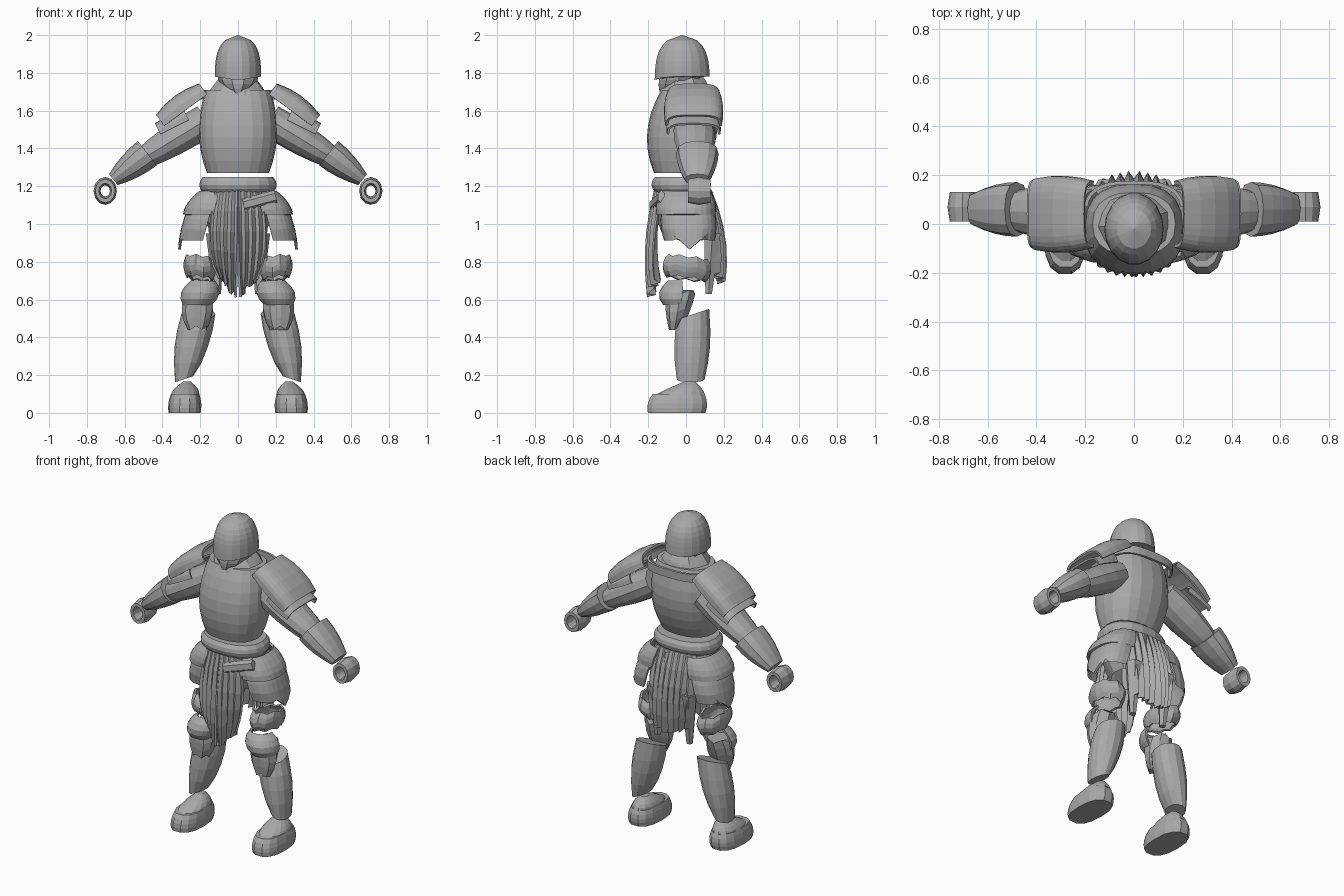
import bpy, bmesh, math, random
from mathutils import Vector

random.seed(4)
cube = bpy.data.objects.get("Cube")
if cube:
    bpy.data.objects.remove(cube, do_unlink=True)

steel = bpy.data.materials.new("dull grey")
steel.use_nodes = True
grey = (0.4, 0.4, 0.4, 1)
steel.diffuse_color = grey
steel.node_tree.nodes["Principled BSDF"].inputs["Base Color"].default_value = grey

HALF = (90, 270)      # arch open underneath, for plates on the arms
OUTER = (-90, 90)     # shell open towards the body, for plates on the hips


def finish(name, bm, mirror=False, thick=0):
    """Turn a bmesh into an object, with optional thickness and mirrored twin."""
    bmesh.ops.recalc_face_normals(bm, faces=bm.faces)
    mesh = bpy.data.meshes.new(name)
    bm.to_mesh(mesh)
    bm.free()
    mesh.materials.append(steel)
    ob = bpy.data.objects.new(name, mesh)
    bpy.context.collection.objects.link(ob)
    if thick:
        solid = ob.modifiers.new("thickness", 'SOLIDIFY')
        solid.thickness = thick
        solid.offset = 0
    if mirror:
        ob.modifiers.new("mirror", 'MIRROR').use_mirror_merge = False


def skin(bm, rows, closed):
    """Bridge neighbouring rows of vertices with quads."""
    for low, high in zip(rows, rows[1:]):
        count = len(low)
        for k in range(count if closed else count - 1):
            n = (k + 1) % count
            bm.faces.new((low[k], low[n], high[n], high[k]))


def bend(values, t):
    """Smooth curve through the first, middle and last value."""
    first, middle, last = values
    return first * (1 - t) * (1 - 2 * t) + 4 * middle * t * (1 - t) + last * t * (2 * t - 1)


def loft(name, start, end, across, deep, steps=4, sides=14, arc=None, power=1.0,
         along=False, caps=True, mirror=False, thick=0, shape=None):
    """Shell from start to end; across and deep give its radii at start, middle and end."""
    start, end = Vector(start), Vector(end)
    axis = (end - start) if along else Vector((0, 0, 1))
    axis.y = 0
    v = Vector((0, 1, 0))
    u = v.cross(axis.normalized())
    first, last = arc or (0, 360)
    bm = bmesh.new()
    rows = []
    for i in range(steps + 1):
        t = i / steps
        row = []
        for k in range(sides + 1 if arc else sides):
            a = math.radians(first + (last - first) * k / sides)
            c, s = [math.copysign(abs(f) ** power, f) for f in (math.cos(a), math.sin(a))]
            p = start.lerp(end, t) + u * c * bend(across, t) + v * s * bend(deep, t)
            if shape:
                shape(p, t, k)
            row.append(bm.verts.new(p))
        rows.append(row)
    skin(bm, rows, not arc)
    if caps and not arc:
        bm.faces.new(rows[0])
        bm.faces.new(rows[-1])
    finish(name, bm, mirror, thick)


def cloth(name, top, hem, width, depth, split, ragged, columns=8, rows=5):
    """Pleated panel hanging from top to hem, split at the middle of a ragged hem."""
    bm = bmesh.new()
    for side in (-1, 1):
        grid = []
        for i in range(rows + 1):
            low = i / rows
            line = []
            for k in range(columns + 1):
                t = k / columns
                gap = split * low ** 3
                x = side * (gap + (bend(width, low) - gap) * t)
                pleat = 0.03 * (0.3 + low) * (k % 2 - 0.5)
                y = bend(depth, low) * (1 - t * t / 5) + pleat
                tear = ragged * low ** 3 * (t + random.uniform(-0.2, 0.2))
                line.append(bm.verts.new((x, y, top + (hem - top) * low + tear)))
            grid.append(line)
        skin(bm, grid, False)
    finish(name, bm, thick=0.012)


# Helmet: rounded dome with a rim dipping to a peak at the front
def dome(p, t, k):
    p.xy *= math.sqrt(1.0001 - t ** 3)
    p.y -= 0.02
    if t == 0 and p.y < -0.1:
        p.z -= 0.02 - abs(p.x) / 6


def crumple(p, t, k):
    p.z += 0.012 * (k % 2) + p.y / 8


loft("helmet", (0, 0, 1.78), (0, 0, 2), (0.122,) * 3, (0.148, 0.143, 0.14),
     steps=8, sides=18, shape=dome)
loft("face_guard", (0, -0.07, 1.69), (0, -0.03, 1.79), (0.035, 0.09, 0.11),
     (0.07, 0.1, 0.11), sides=10)
loft("neck_scarf", (0, -0.01, 1.66), (0, -0.01, 1.76), (0.17, 0.14, 0.1),
     (0.14, 0.13, 0.1), caps=False, shape=crumple)

# Breastplate, collar and waist
loft("cuirass", (0, -0.04, 1.27), (0, 0, 1.71), (0.165, 0.208, 0.17),
     (0.13, 0.185, 0.13), steps=7, sides=20, power=0.85)
loft("back_collar", (0, 0.03, 1.66), (0, 0.03, 1.71), (0.2,) * 3, (0.14,) * 3,
     steps=1, arc=(10, 170), power=0.7, thick=0.015)
loft("waist_wrap", (0, -0.025, 1.165), (0, -0.025, 1.25), (0.185, 0.205, 0.185),
     (0.135, 0.16, 0.14), sides=18, power=0.85)

# Two plates arching over each shoulder
loft("shoulder_plate", (0.165, 0.04, 1.685), (0.39, 0.04, 1.52), (0.065, 0.088, 0.066),
     (0.13, 0.15, 0.142), arc=HALF, power=0.6, along=True, mirror=True, thick=0.014)
loft("lower_shoulder_plate", (0.26, 0.04, 1.55), (0.41, 0.04, 1.475), (0.07, 0.065, 0.06),
     (0.125, 0.138, 0.135), arc=HALF, power=0.6, along=True, mirror=True, thick=0.012)

# Arms
loft("upper_arm", (0.17, 0.04, 1.55), (0.53, 0.055, 1.33), (0.085, 0.083, 0.05),
     (0.1, 0.108, 0.07), sides=12, along=True, mirror=True)
loft("forearm_guard", (0.48, 0.06, 1.375), (0.66, 0.06, 1.235), (0.082, 0.07, 0.037),
     (0.112, 0.1, 0.065), sides=12, power=0.85, along=True, mirror=True)

# Curled gloves, each a thick faceted ring
bm = bmesh.new()
loops = []
for i in range(13):
    a = math.tau * i / 12
    loop = []
    for k in range(6):
        b = math.tau * k / 6
        r = 0.047 + 0.02 * math.cos(b)
        loop.append(bm.verts.new((0.703 + r * math.cos(a) * 0.92, 0.07 + 0.07 * math.sin(b),
                                  1.175 + r * math.sin(a) * 1.1)))
    loops.append(loop)
skin(bm, loops, True)
bmesh.ops.remove_doubles(bm, verts=bm.verts, dist=0.0001)
finish("curled_glove", bm, mirror=True)

# Pleated skirt
cloth("front_cloth", top=1.18, hem=0.62, width=(0.12, 0.15, 0.1),
      depth=(-0.16, -0.2, -0.185), split=0.012, ragged=0.1)
cloth("back_cloth", top=1.18, hem=0.69, width=(0.14, 0.15, 0.13),
      depth=(0.125, 0.19, 0.185), split=0.012, ragged=0.05)


def pleats(p, t, k):
    p.y += 0.02 * (k % 2)


loft("hip_wrap", (0, -0.01, 0.95), (0, -0.015, 1.17), (0.14, 0.19, 0.19),
     (0.12, 0.15, 0.14), caps=False, shape=pleats)
loft("sash_knot", (0.03, -0.175, 1.1), (0.2, -0.13, 1.145), (0.035,) * 3,
     (0.02,) * 3, sides=6, along=True)


# Hip plates: a short guard above a shield with a pointed foot
def point_down(p, t, k):
    if t == 0:
        p.z += 0.9 * abs(p.y - 0.02)


loft("upper_hip_guard", (0.13, 0, 1.05), (0.1, 0, 1.17), (0.155, 0.145, 0.1),
     (0.15, 0.15, 0.125), arc=OUTER, power=0.8, mirror=True, thick=0.014)
loft("hip_shield", (0.2, 0.02, 0.865), (0.14, 0.01, 1.08), (0.11, 0.125, 0.12),
     (0.11, 0.14, 0.13), arc=OUTER, power=0.8, mirror=True, thick=0.014, shape=point_down)


# Thigh guards, flaring up outwards, and straps behind them
def flare(p, t, k):
    p.z += 0.012 * (k % 2) + (p.x - 0.22 - p.y) / 8


loft("thigh_guard", (0.2, 0, 0.71), (0.205, 0.01, 0.815), (0.065, 0.08, 0.07),
     (0.1, 0.125, 0.1), caps=False, mirror=True, thick=0.012, shape=flare)
loft("rear_strap", (0.11, 0.12, 0.63), (0.12, 0.14, 0.95), (0.02, 0.035, 0.05),
     (0.02, 0.035, 0.05), sides=6, mirror=True)


# Knee cups over crumpled padding
def wrinkle(p, t, k):
    p.z += 0.02 * (k % 2)


loft("knee_cup", (0.215, -0.04, 0.575), (0.185, -0.03, 0.695), (0.07, 0.095, 0.06),
     (0.075, 0.1, 0.06), arc=(170, 370), mirror=True, thick=0.014)
loft("knee_padding", (0.215, -0.06, 0.44), (0.21, -0.03, 0.63), (0.05, 0.085, 0.07),
     (0.035, 0.065, 0.08), sides=9, mirror=True, shape=wrinkle)


# Greaves, high at the back of the knee and slanting at the ankle
def greave_edges(p, t, k):
    if t == 0:
        p.z -= (p.x - 0.28) / 3
    if t == 1:
        p.z += (p.y - 0.03) / 3


loft("greave", (0.285, 0.025, 0.18), (0.21, 0.04, 0.52), (0.048, 0.088, 0.09),
     (0.075, 0.097, 0.085), mirror=True, shape=greave_edges)

# Boots: flat sole and toe, rounded ankle set back
loft("boot_foot", (0.283, -0.05, 0), (0.28, -0.04, 0.1), (0.085, 0.087, 0.075),
     (0.155, 0.16, 0.14), power=0.8, mirror=True)
loft("boot_ankle", (0.28, -0.03, 0.095), (0.27, 0.02, 0.165), (0.076, 0.06, 0.02),
     (0.135, 0.09, 0.03), mirror=True)
